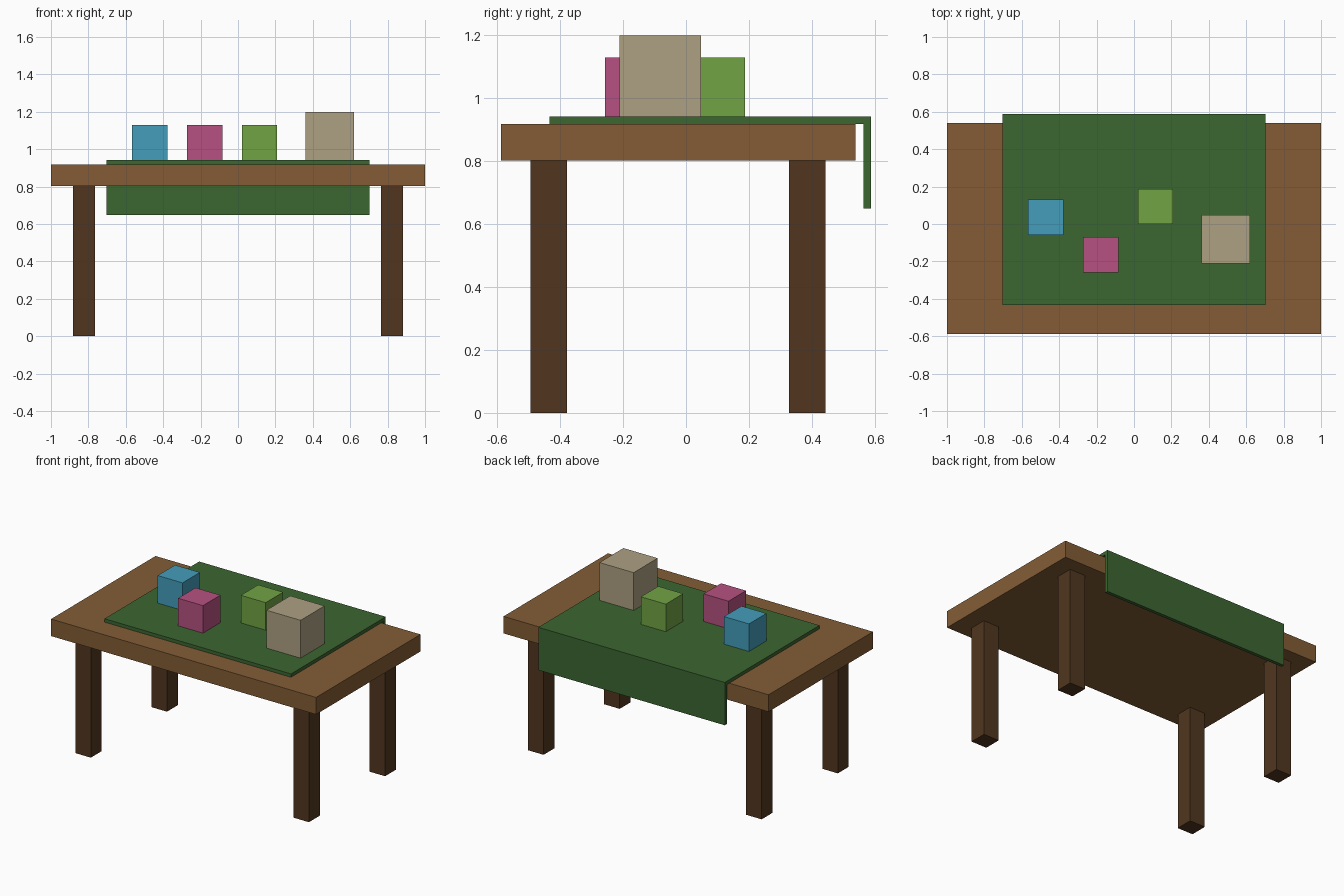
import bpy
import bmesh

if "Cube" in bpy.data.objects:
    bpy.data.objects.remove(bpy.data.objects["Cube"])


def material(name, rgb):
    # 8-bit screen colour to linear
    mat = bpy.data.materials.new(name)
    mat.diffuse_color = (*[(c / 255) ** 2.2 for c in rgb], 1)
    mat.use_nodes = True
    mat.node_tree.nodes["Principled BSDF"].inputs["Base Color"].default_value = mat.diffuse_color
    return mat


def box(name, x, y, z, mat):
    """Box from (min, max) ranges on each axis."""
    spans = (x, y, z)
    bm = bmesh.new()
    bmesh.ops.create_cube(bm, size=1)
    for v in bm.verts:
        v.co = [(a + b) / 2 + c * (b - a) for (a, b), c in zip(spans, v.co)]
    return add_object(name, bm, mat)


def add_object(name, bm, mat):
    mesh = bpy.data.meshes.new(name)
    bm.to_mesh(mesh)
    bm.free()
    mesh.materials.append(mat)
    obj = bpy.data.objects.new(name, mesh)
    bpy.context.collection.objects.link(obj)
    return obj


wood = material("wood", (130, 93, 56))
dark_wood = material("dark_wood", (82, 57, 36))
green_cloth = material("green_cloth", (62, 102, 52))

TABLE_Z, CLOTH_Z = 0.918, 0.941

# Table top
box("table_top", (-1, 1), (-0.587, 0.539), (0.802, TABLE_Z), wood)

# Four legs
for end, y in (("front", -0.436), ("back", 0.385)):
    for side, x in (("left", -0.823), ("right", 0.823)):
        box(f"{end}_{side}_leg", (x - 0.0585, x + 0.0585),
            (y - 0.0585, y + 0.0585), (0, 0.802), dark_wood)

# Cloth: L-shaped profile hanging over the back edge, extruded across x
profile = [(-0.434, TABLE_Z), (0.564, TABLE_Z), (0.564, 0.649),
           (0.587, 0.649), (0.587, CLOTH_Z), (-0.434, CLOTH_Z)]
bm = bmesh.new()
face = bm.faces.new([bm.verts.new((-0.704, y, z)) for y, z in profile])
ext = bmesh.ops.extrude_face_region(bm, geom=[face])
moved = [g for g in ext["geom"] if isinstance(g, bmesh.types.BMVert)]
bmesh.ops.translate(bm, verts=moved, vec=(1.408, 0, 0))
bmesh.ops.recalc_face_normals(bm, faces=bm.faces)
add_object("cloth", bm, green_cloth)

# Boxes standing on the cloth: name, centre x, centre y, size, colour
for name, x, y, s, rgb in (
        ("blue_box", -0.472, 0.036, 0.188, (70, 156, 186)),
        ("pink_box", -0.178, -0.164, 0.188, (180, 82, 128)),
        ("green_box", 0.115, 0.094, 0.188, (112, 162, 70)),
        ("beige_box", 0.491, -0.082, 0.258, (172, 160, 130))):
    h = s / 2
    box(name, (x - h, x + h), (y - h, y + h), (CLOTH_Z, CLOTH_Z + s),
        material(name, rgb))
